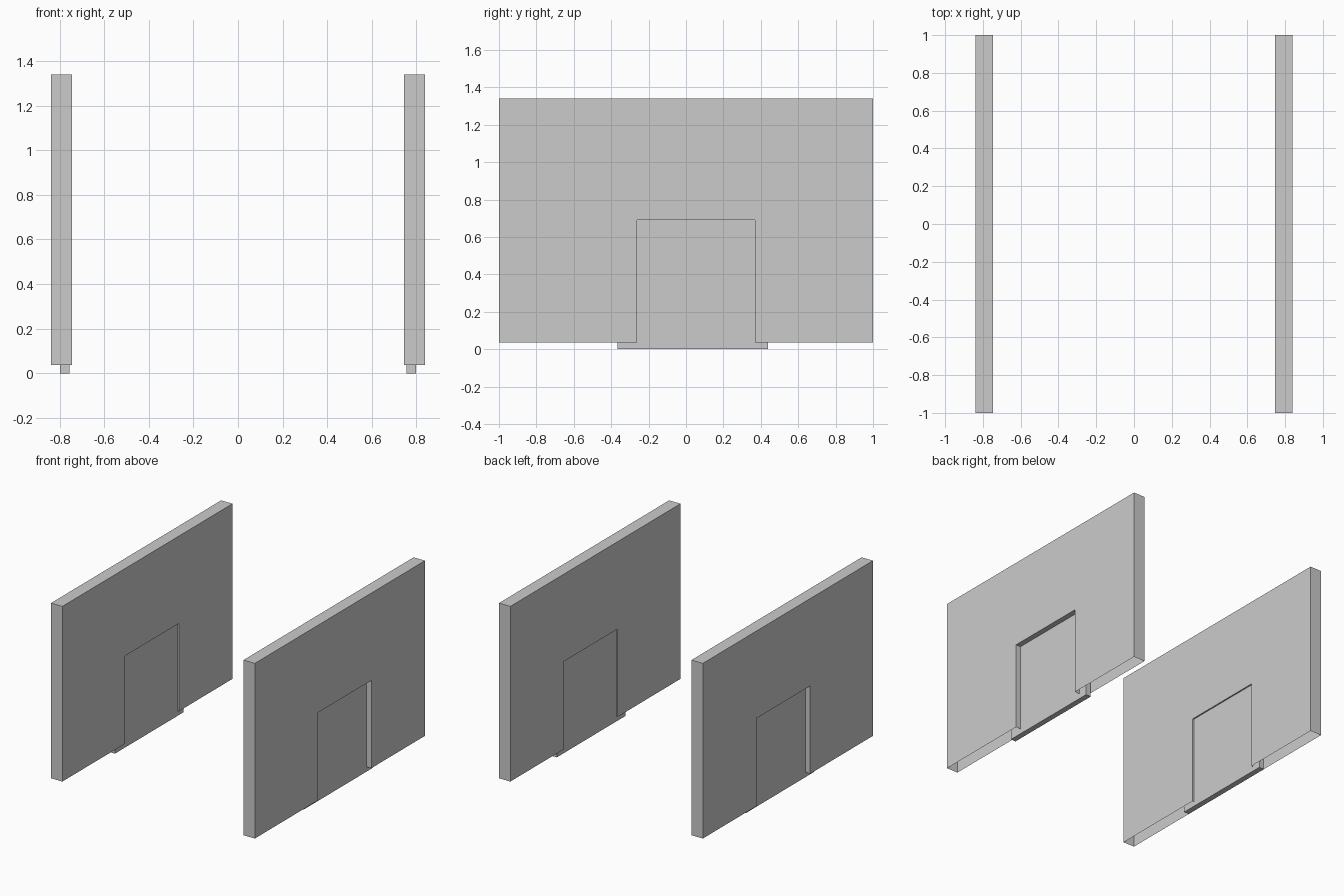
import bpy, bmesh

if "Cube" in bpy.data.objects:
    bpy.data.objects.remove(bpy.data.objects["Cube"])


def finish(name, bm):
    # Build the +x part and mirror it to the opposite side
    bmesh.ops.recalc_face_normals(bm, faces=bm.faces[:])
    mesh = bpy.data.meshes.new(name)
    bm.to_mesh(mesh)
    bm.free()
    obj = bpy.data.objects.new(name, mesh)
    bpy.context.collection.objects.link(obj)
    mirror = obj.modifiers.new("opposite_side", 'MIRROR')
    mirror.use_axis[0] = True
    mirror.use_mirror_merge = False
    return obj


def slab(name, profile, x0, x1, open_below=None):
    # Extrude a y-z outline along x; optionally leave the underside open
    bm = bmesh.new()
    face = bm.faces.new([bm.verts.new((x0, y, z)) for y, z in profile])
    ext = bmesh.ops.extrude_face_region(bm, geom=[face], use_keep_orig=True)
    for v in ext["geom"]:
        if isinstance(v, bmesh.types.BMVert):
            v.co.x = x1
    if open_below is not None:
        under = [f for f in bm.faces
                 if all(v.co.z < open_below for v in f.verts)]
        bmesh.ops.delete(bm, geom=under, context='FACES_ONLY')
    return finish(name, bm)


# Side walls: hollow shells with a doorway notch and no underside
base, top = 0.037, 1.34
left, right, head = -0.262, 0.369, 0.69
slab("side_wall",
     [(-1, base), (left, base), (left, head), (right, head),
      (right, base), (1, base), (1, top), (-1, top)],
     0.7455, 0.8386, open_below=base + 0.01)

# Door panels: thin closed slabs tucked inside the walls, wider than the opening
slab("door_panel",
     [(-0.366, 0), (0.4385, 0), (0.4385, 0.76), (-0.366, 0.76)],
     0.756, 0.798)
